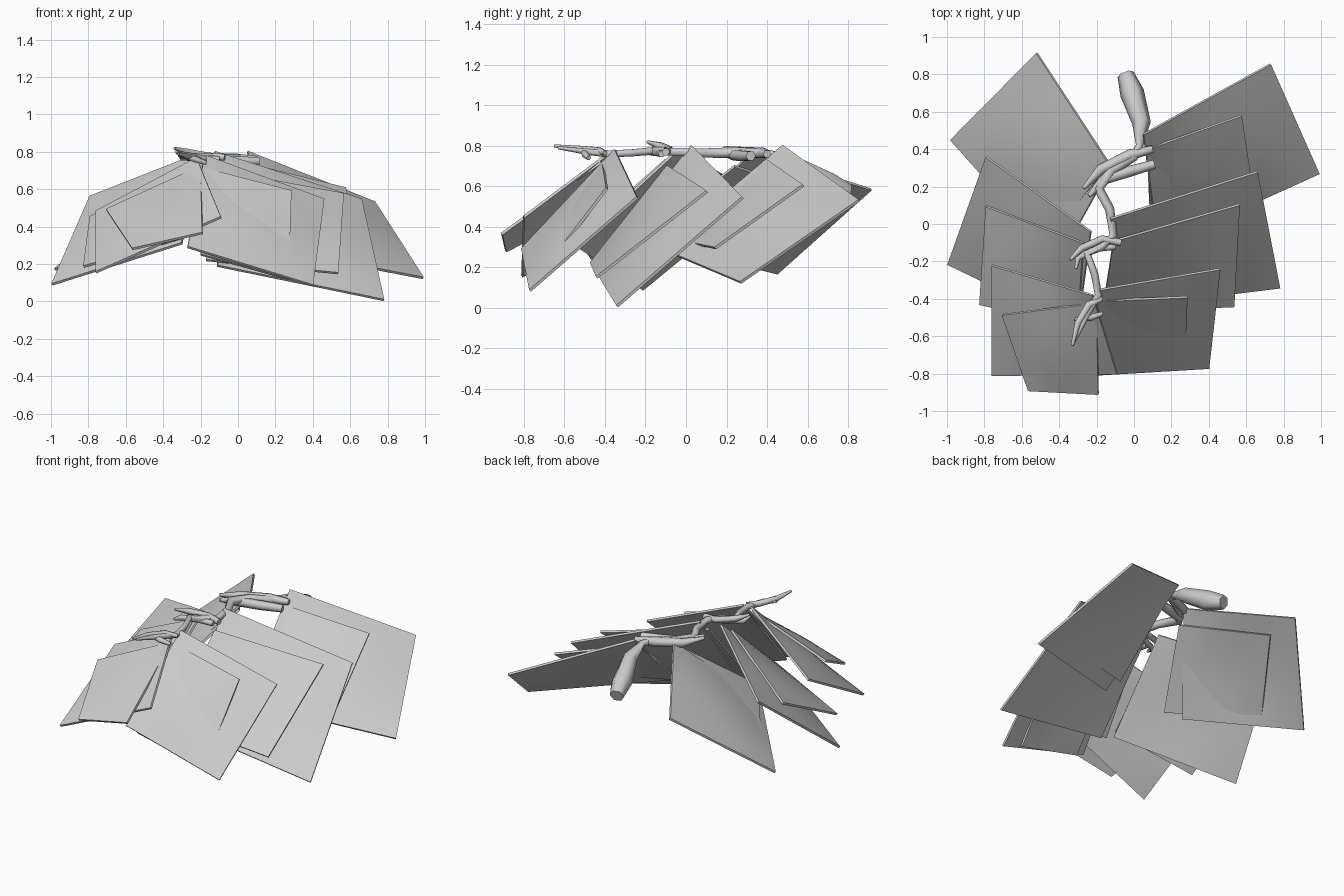
import bpy, bmesh, math
from mathutils import Vector

if "Cube" in bpy.data.objects:
    bpy.data.objects.remove(bpy.data.objects["Cube"])

def material(name, c):
    m = bpy.data.materials.new(name)
    m.diffuse_color = (c, c, c, 1)
    m.use_nodes = True
    m.node_tree.nodes["Principled BSDF"].inputs["Base Color"].default_value = m.diffuse_color
    return m

GREY = material("pale grey", 0.6)

def add(name, bm, angle):
    bmesh.ops.recalc_face_normals(bm, faces=bm.faces)
    me = bpy.data.meshes.new(name)
    bm.to_mesh(me)
    bm.free()
    me.materials.append(GREY)
    ob = bpy.data.objects.new(name, me)
    bpy.context.collection.objects.link(ob)
    bpy.ops.object.select_all(action='DESELECT')
    ob.select_set(True)
    bpy.context.view_layer.objects.active = ob
    bpy.ops.object.shade_smooth_by_angle(angle=math.radians(angle))

def leaf(name, p0, p1, p2, p3, bulge=0.028, n=6, thick=0.014):
    """Thin leaf card with straight edges and a slightly raised middle."""
    a, b, c, d = map(Vector, (p0, p1, p2, p3))
    up = (c - a).cross(d - b).normalized()
    if up.z < 0:
        up = -up
    bm = bmesh.new()

    def sheet(off):
        return [[bm.verts.new(a.lerp(b, i / n).lerp(d.lerp(c, i / n), j / n)
                 + up * (off + bulge * math.sin(math.pi * i / n) * math.sin(math.pi * j / n)))
                 for j in range(n + 1)] for i in range(n + 1)]
    g, h = sheet(thick / 2), sheet(-thick / 2)
    for s in (g, h):
        for i in range(n):
            for j in range(n):
                bm.faces.new((s[i][j], s[i + 1][j], s[i + 1][j + 1], s[i][j + 1]))
    # rim joining the two sheets
    loop = [(i, 0) for i in range(n)] + [(n, j) for j in range(n)] \
        + [(i, n) for i in range(n, 0, -1)] + [(0, j) for j in range(n, 0, -1)]
    for (i, j), (k, m) in zip(loop, loop[1:] + loop[:1]):
        bm.faces.new((g[i][j], g[k][m], h[k][m], h[i][j]))
    add(name, bm, 30)

def twig(name, pts, sides=6):
    """Tapered tube; each point is x, y, z, radius."""
    bm = bmesh.new()
    P = [Vector(p[:3]) for p in pts]
    rings = []
    for i, p in enumerate(P):
        t = (P[min(i + 1, len(P) - 1)] - P[max(i - 1, 0)]).normalized()
        u = t.cross(Vector((0, 0, 1))).normalized()
        v = u.cross(t)
        r = pts[i][3]
        rings.append([bm.verts.new(p + r * (u * math.cos(k * math.tau / sides) + v * math.sin(k * math.tau / sides)))
                      for k in range(sides)])
    for q, w in zip(rings, rings[1:]):
        for k in range(sides):
            m = (k + 1) % sides
            bm.faces.new((q[k], q[m], w[m], w[k]))
    bm.faces.new(rings[0])
    bm.faces.new(rings[-1])
    add(name, bm, 65)

# Large leaf cards: base, outer back, outer front, inner front
leaf("leaf_right_back", (.05, .48, .80), (.73, .855, .53), (.99, .27, .125), (.13, -.12, .29))
leaf("leaf_right_middle", (-.125, .03, .80), (.66, .28, .545), (.78, -.34, .007), (-.11, -.45, .19))
leaf("leaf_right_front", (-.18, -.35, .78), (.46, -.24, .545), (.40, -.77, .085), (-.27, -.81, .29))
leaf("leaf_left_back", (-.13, .32, .77), (-.52, .915, .585), (-.98, .45, .17), (-.48, -.11, .31))
leaf("leaf_left_middle", (-.23, -.04, .78), (-.79, .36, .56), (-.995, -.215, .09), (-.3, -.55, .31))
leaf("leaf_left_front", (-.22, -.38, .765), (-.76, -.22, .48), (-.76, -.81, .155), (-.09, -.80, .45))

# Smaller leaf cards tucked under the large ones, a corner poking through
S = dict(bulge=0.015)
leaf("small_leaf_right_back", (.07, .40, .73), (.575, .58, .605), (.64, .145, .295), (.09, -.03, .33), **S)
leaf("small_leaf_right_middle", (-.11, -.09, .70), (.565, .105, .575), (.535, -.44, .15), (-.17, -.47, .22), **S)
leaf("small_leaf_right_front", (-.18, -.41, .71), (.285, -.39, .59), (.27, -.75, .12), (-.2, -.79, .25), **S)
leaf("small_leaf_left_back", (-.16, .24, .70), (-.49, .715, .54), (-.77, .30, .265), (-.40, -.19, .36), **S)
leaf("small_leaf_left_middle", (-.27, -.1, .73), (-.79, .095, .45), (-.825, -.43, .185), (-.3, -.54, .34), **S)
leaf("small_leaf_left_front", (-.2, -.42, .72), (-.705, -.485, .49), (-.565, -.89, .28), (-.19, -.91, .365), **S)

# Zigzag branch
twig("stem", [(-.045, .80, .57, .045), (-.01, .70, .61, .065), (.04, .54, .70, .05),
              (.03, .42, .76, .02), (.0, .36, .765, .025), (-.12, .29, .765, .03), (-.19, .19, .765, .03),
              (-.13, .08, .765, .025), (-.11, -.06, .77, .022), (-.17, -.12, .775, .022),
              (-.25, -.16, .775, .022), (-.21, -.27, .765, .02), (-.19, -.38, .76, .02),
              (-.25, -.48, .77, .018), (-.32, -.63, .79, .008)])

# Forked twigs carrying the leaves
twig("back_twig_upper", [(.10, .40, .76, .02), (-.02, .37, .765, .03), (-.18, .29, .77, .028), (-.27, .19, .79, .01)])
twig("back_twig_lower", [(.11, .32, .75, .025), (-.03, .28, .75, .03), (-.16, .24, .755, .03), (-.24, .15, .78, .012)])
twig("middle_twig_upper", [(-.07, -.10, .77, .02), (-.17, -.08, .78, .02), (-.28, -.13, .80, .02), (-.34, -.19, .82, .008)])
twig("middle_twig_lower", [(-.10, -.12, .76, .018), (-.20, -.13, .765, .02), (-.30, -.18, .77, .018), (-.31, -.24, .78, .008)])
twig("front_twig_upper", [(-.17, -.40, .765, .012), (-.24, -.43, .775, .02), (-.30, -.53, .785, .018), (-.33, -.65, .80, .008)])
twig("front_twig_lower", [(-.17, -.48, .74, .012), (-.23, -.50, .76, .018), (-.32, -.51, .78, .008)])
